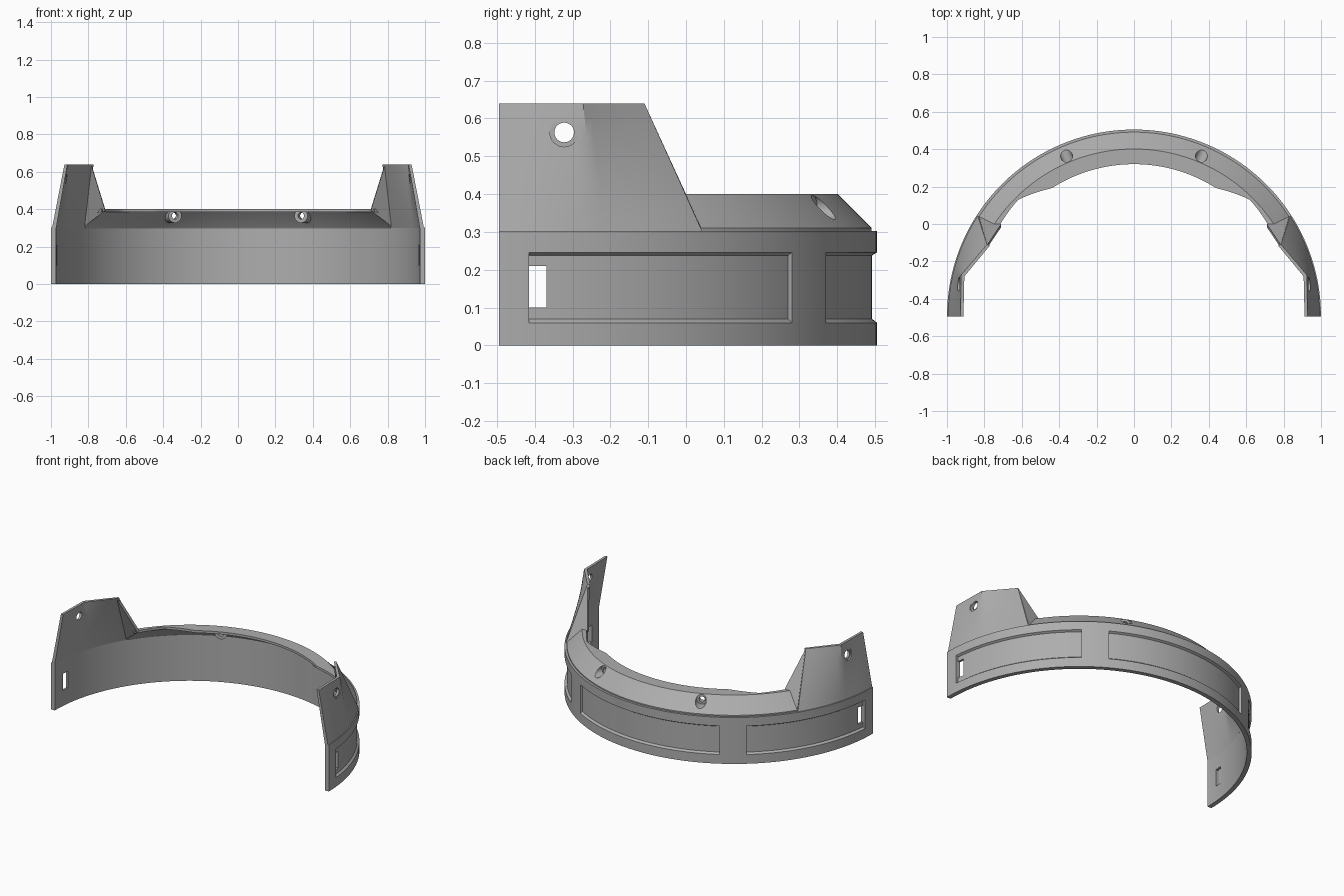
import bpy, bmesh
from math import sin, cos, radians
from mathutils import Vector, Matrix

if "Cube" in bpy.data.objects:
    bpy.data.objects.remove(bpy.data.objects["Cube"])

grey = bpy.data.materials.new("mid_grey")
grey.use_nodes = True
COLOUR = (0.42, 0.42, 0.42, 1)
grey.diffuse_color = COLOUR
grey.node_tree.nodes["Principled BSDF"].inputs["Base Color"].default_value = COLOUR

CY = -0.495        # centre of the half ring
WING = 32.8        # angle where a side wing ends


def polar(r, deg, z):
    a = radians(deg)
    return Vector((r * cos(a), CY + r * sin(a), z))


def finish(name, bm):
    bmesh.ops.recalc_face_normals(bm, faces=bm.faces)
    mesh = bpy.data.meshes.new(name)
    bm.to_mesh(mesh)
    bm.free()
    mesh.materials.append(grey)
    obj = bpy.data.objects.new(name, mesh)
    bpy.context.collection.objects.link(obj)
    return obj


def loft(name, loops):
    """Closed solid through a row of equal cross-section loops."""
    bm = bmesh.new()
    rows = [[bm.verts.new(p) for p in loop] for loop in loops]
    n = len(rows[0])
    for a, b in zip(rows, rows[1:]):
        for i in range(n):
            j = (i + 1) % n
            bm.faces.new((a[i], a[j], b[j], b[i]))
    bm.faces.new(rows[0])
    bm.faces.new(rows[-1])
    return finish(name, bm)


def sweep(name, start, end, section, steps=96):
    """Sweep an (r, z) section around the ring."""
    loops = []
    for k in range(steps + 1):
        deg = start + (end - start) * k / steps
        loops.append([polar(r, deg, z) for r, z in section(deg)])
    return loft(name, loops)


def rod(name, a, b, radius, radius_end=None):
    """Cylinder or cone between two points."""
    axis = b - a
    bm = bmesh.new()
    m = Matrix.Translation((a + b) / 2) @ axis.to_track_quat('Z', 'Y').to_matrix().to_4x4()
    bmesh.ops.create_cone(bm, cap_ends=True, segments=32, radius1=radius,
                          radius2=radius_end or radius, depth=axis.length, matrix=m)
    return finish(name, bm)


def box(name, centre, size):
    bm = bmesh.new()
    bmesh.ops.create_cube(bm, size=1, matrix=Matrix.Translation(centre) @ Matrix.Diagonal((*size, 1)))
    return finish(name, bm)


def activate(obj):
    bpy.ops.object.select_all(action='DESELECT')
    obj.select_set(True)
    bpy.context.view_layer.objects.active = obj


def boolean(obj, tool, operation='DIFFERENCE'):
    mod = obj.modifiers.new("cut", 'BOOLEAN')
    mod.operation, mod.solver, mod.object = operation, 'EXACT', tool
    activate(obj)
    bpy.ops.object.modifier_apply(modifier=mod.name)


def discard(*tools):
    for t in tools:
        bpy.data.objects.remove(t)


parts = []

# Lower band with three recessed panels and two strap slots
band = sweep("lower_band", 0, 180, lambda d: [(0.972, 0), (1, 0), (1, 0.302), (0.972, 0.302)], 120)
panel = [(0.987, 0.07), (1.01, 0.052), (1.01, 0.252), (0.987, 0.238)]
for start, end in ((4.6, 50.8), (59.9, 120.1), (129.2, 175.4)):
    cutter = sweep("panel_cutter", start, end, lambda d: panel, 48)
    boolean(band, cutter)
    discard(cutter)
for s in (-1, 1):
    cutter = box("slot_cutter", (s, -0.392, 0.155), (0.2, 0.046, 0.11))
    boolean(band, cutter)
    discard(cutter)
parts.append(band)


# Rear lip: chamfer rising to a narrow flat rim
def rim_radius(deg):
    keys = [(0, 0.815), (32.7, 0.815), (44.8, 0.88), (60, 0.864)]
    phi = abs(deg - 90)
    for (a, ra), (b, rb) in zip(keys, keys[1:]):
        if phi <= b:
            return ra + (rb - ra) * (phi - a) / (b - a)


def lip_section(deg):
    r = rim_radius(deg)
    return [(0.972, 0.298), (0.986, 0.298), (0.986, 0.31), (0.896, 0.4), (r, 0.4),
            (r, 0.385), (0.888, 0.385), (0.967, 0.306)]


lip = sweep("rear_lip", WING, 180 - WING, lip_section)

# Screw bosses under the lip, with pockets opening on the chamfer
envelope = sweep("envelope", 55, 125, lambda d: [(0.8, 0.3), (0.984, 0.31), (0.896, 0.398), (0.8, 0.398)])
for side, deg in (("left", 67.2), ("right", 112.8)):
    boss = rod(side + "_screw_boss", polar(0.868, deg, 0.365), polar(0.97, deg, 0.365), 0.038)
    boolean(boss, envelope, 'INTERSECT')
    pocket = rod("pocket", polar(0.9, deg, 0.365), polar(1.05, deg, 0.365), 0.032)
    hole = rod("hole", polar(0.8, deg, 0.365), polar(1.05, deg, 0.365), 0.018)
    for target in (boss, lip):
        boolean(target, pocket)
        boolean(target, hole)
    discard(pocket, hole)
    parts.append(boss)
discard(envelope)
parts.append(lip)

# Side wings: ruled from the band's arc up to a bent straight top
RIDGE = 15
OUTER = [(0.928, CY), (0.924, -0.272), (0.786, -0.11)]
INNER = [(0.912, CY), (0.907, -0.28), (0.772, -0.117)]


def top_point(line, deg):
    first = deg <= RIDGE
    t = deg / RIDGE if first else (deg - RIDGE) / (WING - RIDGE)
    a, b = line[:2] if first else line[1:]
    return Vector((*a, 0.64)).lerp(Vector((*b, 0.64)), t)


def wing_loop(deg, s, rows=8):
    outer, inner = [], []
    for k in range(rows + 1):
        outer.append(polar(0.994, deg, 0.3).lerp(top_point(OUTER, deg), k / rows))
        inner.append(polar(0.972, deg, 0.3).lerp(top_point(INNER, deg), k / rows))
    return [Vector((s * p.x, p.y, p.z)) for p in outer + inner[::-1]]


for side, s in (("left", 1), ("right", -1)):
    degs = [RIDGE * k / 8 for k in range(8)] + [RIDGE + (WING - RIDGE) * k / 10 for k in range(11)]
    wing = loft(side + "_wing", [wing_loop(d, s) for d in degs])
    # Countersunk mounting hole
    a, b = Vector((s * 0.8, -0.322, 0.563)), Vector((s * 1.1, -0.322, 0.563))
    sink = rod("sink", Vector((s * 0.934, a.y, a.z)), b, 0.038)
    hole = rod("hole", a, b, 0.026)
    boolean(wing, sink)
    boolean(wing, hole)
    discard(sink, hole)
    parts.append(wing)

    # Triangular flange closing the wing's sloped rear edge
    tri = [Vector((s * x, y, z)) for x, y, z in
           ((0.829, 0.04, 0.31), (0.784, -0.11, 0.64), (0.71, 0, 0.4))]
    normal = (tri[1] - tri[0]).cross(tri[2] - tri[0]).normalized()
    if normal.y > 0:
        normal.negate()
    parts.append(loft(side + "_wing_flange", [tri, [p + normal * 0.018 for p in tri]]))

for obj in parts:
    activate(obj)
    bpy.ops.object.shade_smooth_by_angle(angle=radians(25))
